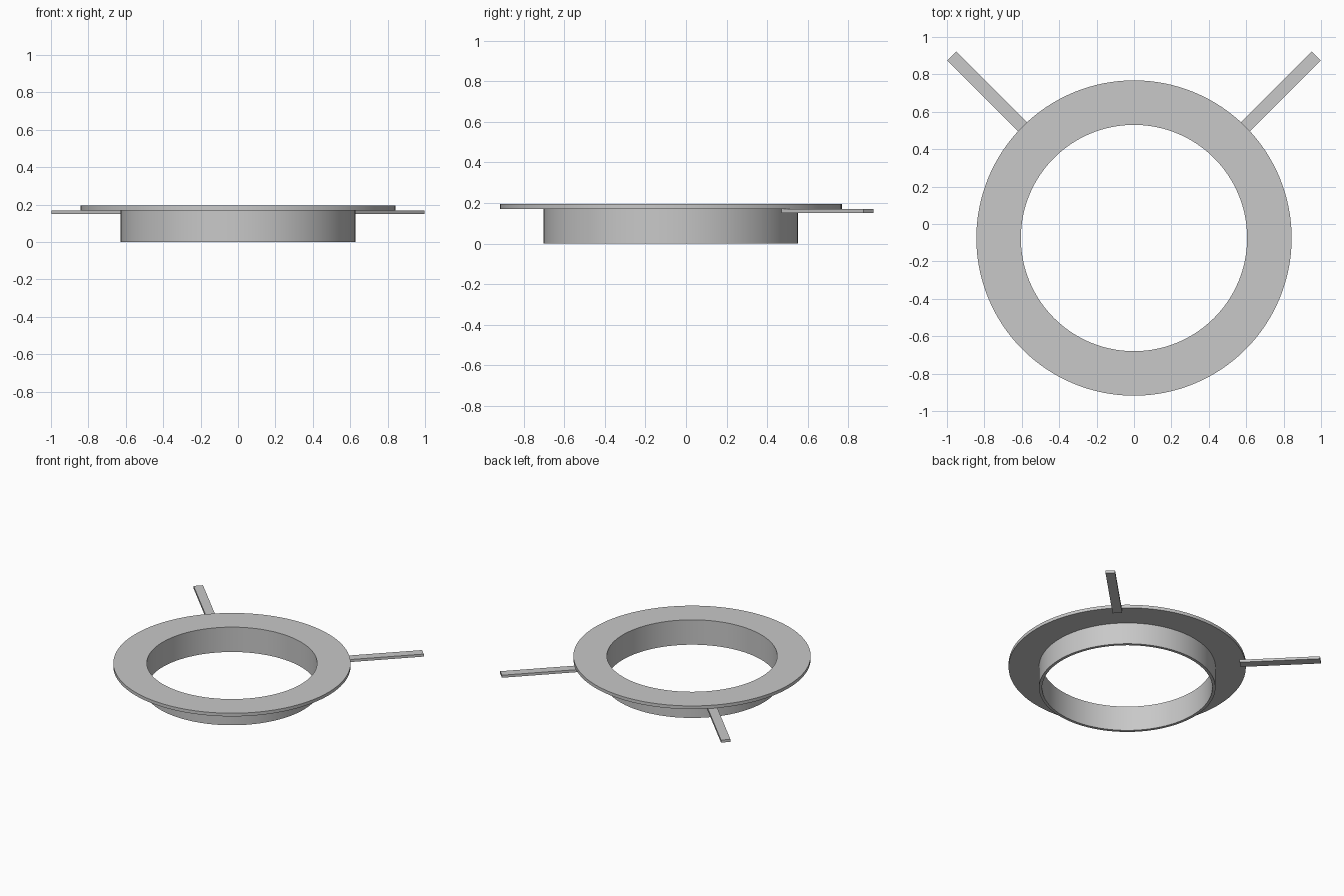
import bpy
import bmesh
import math
from mathutils import Matrix, Vector

cube = bpy.data.objects.get("Cube")
if cube:
    bpy.data.objects.remove(cube, do_unlink=True)

CENTRE = Vector((0, -0.075, 0))
SEGMENTS = 128

grey = bpy.data.materials.new("light_grey")
grey.use_nodes = True
colour = (0.58, 0.58, 0.58, 1)
grey.diffuse_color = colour
grey.node_tree.nodes["Principled BSDF"].inputs["Base Color"].default_value = colour


def add_object(name, bm):
    bmesh.ops.recalc_face_normals(bm, faces=bm.faces[:])
    mesh = bpy.data.meshes.new(name)
    bm.to_mesh(mesh)
    bm.free()
    mesh.materials.append(grey)
    obj = bpy.data.objects.new(name, mesh)
    bpy.context.collection.objects.link(obj)
    return obj


def lathe(name, profile):
    """Revolve a closed (radius, height) profile about the ring axis."""
    bm = bmesh.new()
    verts = [bm.verts.new(CENTRE + Vector((r, 0, z))) for r, z in profile]
    edges = [bm.edges.new((v, verts[i - 1])) for i, v in enumerate(verts)]
    bmesh.ops.spin(bm, geom=verts + edges, cent=CENTRE, axis=(0, 0, 1),
                   angle=math.tau, steps=SEGMENTS, use_merge=True)
    bmesh.ops.remove_doubles(bm, verts=bm.verts[:], dist=0.0001)
    obj = add_object(name, bm)
    bpy.ops.object.select_all(action="DESELECT")
    obj.select_set(True)
    bpy.context.view_layer.objects.active = obj
    bpy.ops.object.shade_smooth_by_angle(angle=math.radians(30))


def arm(name, angle, start=0.805, end=1.378, width=0.068, z0=0.15, z1=0.17):
    """Flat radial bar fixed under the flange."""
    bm = bmesh.new()
    bmesh.ops.create_cube(bm, size=1)
    place = (Matrix.Translation(CENTRE) @ Matrix.Rotation(angle, 4, "Z")
             @ Matrix.Translation(((start + end) / 2, 0, (z0 + z1) / 2))
             @ Matrix.Diagonal((end - start, width, z1 - z0, 1)))
    bm.transform(place)
    add_object(name, bm)


# One-piece ring: thin-walled collar with a wide flange on top
lathe("flanged_ring", [(0.605, 0), (0.627, 0), (0.627, 0.17),
                       (0.843, 0.17), (0.843, 0.195), (0.605, 0.195)])

# Two arms towards the back corners
arm("left_arm", math.radians(45))
arm("right_arm", math.radians(135))
